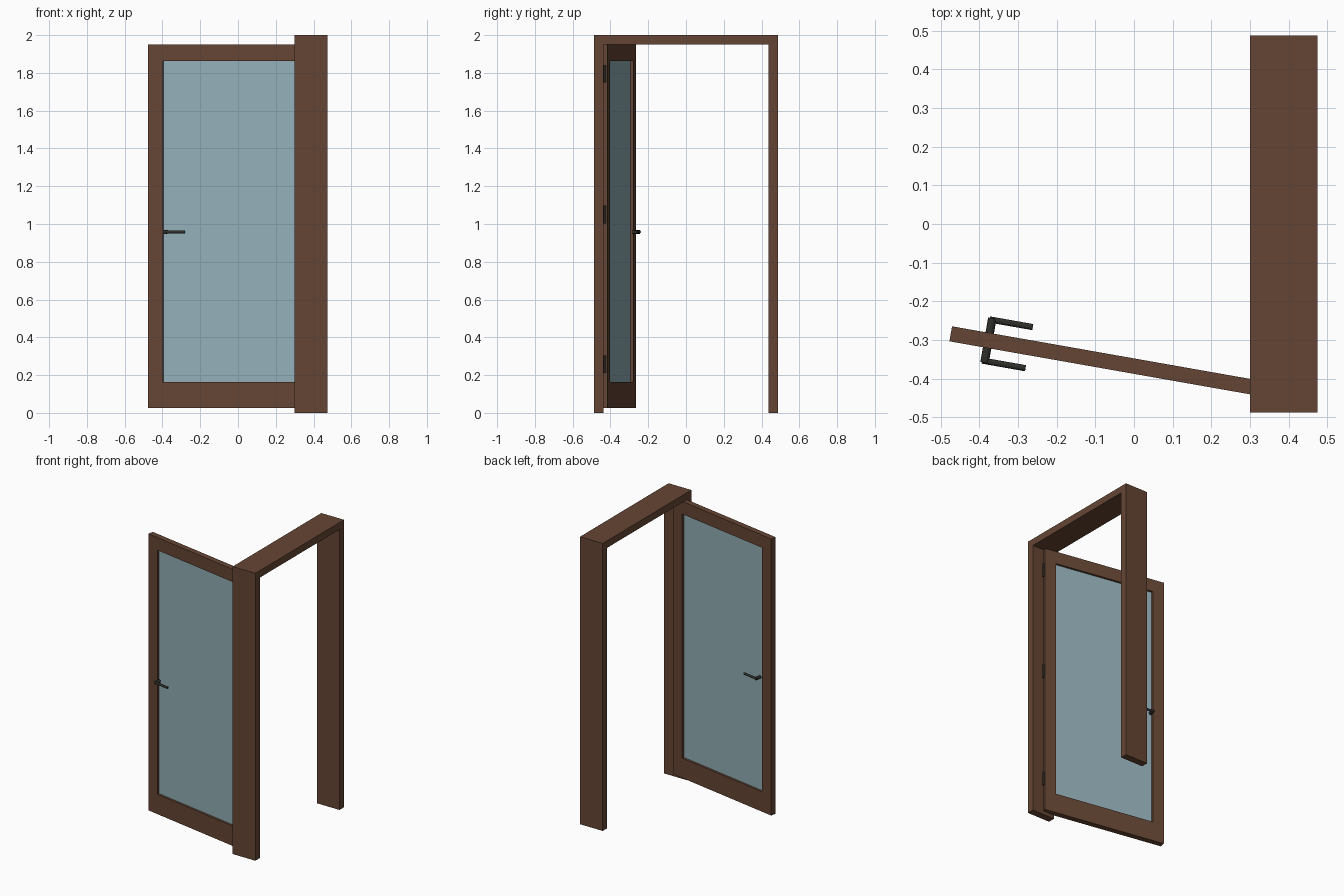
import bpy, bmesh
from math import radians
from mathutils import Matrix, Vector

cube = bpy.data.objects.get("Cube")
if cube:
    bpy.data.objects.remove(cube, do_unlink=True)


def material(name, rgb):
    m = bpy.data.materials.new(name)
    m.use_nodes = True
    m.diffuse_color = (*rgb, 1)
    m.node_tree.nodes["Principled BSDF"].inputs["Base Color"].default_value = (*rgb, 1)
    return m


BROWN = material("brown wood", (0.130, 0.060, 0.034))
GLASS = material("blue grey glass", (0.295, 0.430, 0.480))
METAL = material("dark metal", (0.027, 0.027, 0.023))


def finish(name, bm, mat, matrix=Matrix()):
    bmesh.ops.recalc_face_normals(bm, faces=bm.faces)
    mesh = bpy.data.meshes.new(name)
    bm.to_mesh(mesh)
    bm.free()
    mesh.transform(matrix)
    mesh.materials.append(mat)
    ob = bpy.data.objects.new(name, mesh)
    bpy.context.collection.objects.link(ob)
    return ob


def box(name, low, high, mat, matrix=Matrix()):
    low, high = Vector(low), Vector(high)
    bm = bmesh.new()
    bmesh.ops.create_cube(bm, size=1)
    bmesh.ops.scale(bm, vec=high - low, verts=bm.verts)
    bmesh.ops.translate(bm, vec=(low + high) / 2, verts=bm.verts)
    return finish(name, bm, mat, matrix)


def rod(name, start, end, radius, mat, matrix=Matrix()):
    start, end = Vector(start), Vector(end)
    axis = end - start
    bm = bmesh.new()
    bmesh.ops.create_cone(bm, cap_ends=True, segments=20, radius1=radius,
                          radius2=radius, depth=axis.length)
    turn = axis.to_track_quat("Z", "Y").to_matrix().to_4x4()
    bmesh.ops.transform(bm, matrix=Matrix.Translation((start + end) / 2) @ turn, verts=bm.verts)
    ob = finish(name, bm, mat, matrix)
    for o in bpy.context.selected_objects:
        o.select_set(False)
    ob.select_set(True)
    bpy.context.view_layer.objects.active = ob
    bpy.ops.object.shade_smooth_by_angle(angle=radians(40))
    return ob


# Door frame: an upside-down U profile pushed through the wall depth
W, H, T = 0.487, 2.0, 0.049
X0, X1 = 0.30, 0.475
outline = [(-W, 0), (-W, H), (W, H), (W, 0),
           (W - T, 0), (W - T, H - T), (T - W, H - T), (T - W, 0)]
bm = bmesh.new()
face = bm.faces.new([bm.verts.new((X0, y, z)) for y, z in outline])
pushed = bmesh.ops.extrude_face_region(bm, geom=[face])["geom"]
bmesh.ops.translate(bm, vec=(X1 - X0, 0, 0),
                    verts=[v for v in pushed if isinstance(v, bmesh.types.BMVert)])
finish("door_frame", bm, BROWN)

# Open door: local x runs from the free edge to the hinge edge
DOOR = Matrix.Translation((-0.474, -0.284, 0)) @ Matrix.Rotation(radians(-10), 4, "Z")
LEN, HALF, STILE = 0.875, 0.0197, 0.081
BOTTOM, TOP, LOW_RAIL, HIGH_RAIL = 0.026, 1.95, 0.164, 1.862

box("free_stile", (0, -HALF, BOTTOM), (STILE, HALF, TOP), BROWN, DOOR)
box("hinge_stile", (LEN - STILE, -HALF, BOTTOM), (LEN, HALF, TOP), BROWN, DOOR)
box("bottom_rail", (STILE, -HALF, BOTTOM), (LEN - STILE, HALF, LOW_RAIL), BROWN, DOOR)
box("top_rail", (STILE, -HALF, HIGH_RAIL), (LEN - STILE, HALF, TOP), BROWN, DOOR)
box("glass_pane", (STILE, -0.005, LOW_RAIL), (LEN - STILE, 0.005, HIGH_RAIL), GLASS, DOOR)

# Lever handles on both faces
for side, label in ((1, "back"), (-1, "front")):
    z = 0.958
    rod(label + "_handle_neck", (0.099, side * HALF, z), (0.099, side * 0.058, z),
        0.011, METAL, DOOR)
    rod(label + "_handle_lever", (0.092, side * 0.054, z), (0.206, side * 0.054, z),
        0.008, METAL, DOOR)

# Three hinge barrels between the door edge and the post
for i, z in enumerate((0.257, 1.05, 1.795)):
    rod(f"hinge_{i + 1}", (0.394, -0.429, z - 0.047), (0.394, -0.429, z + 0.047),
        0.0065, METAL)
